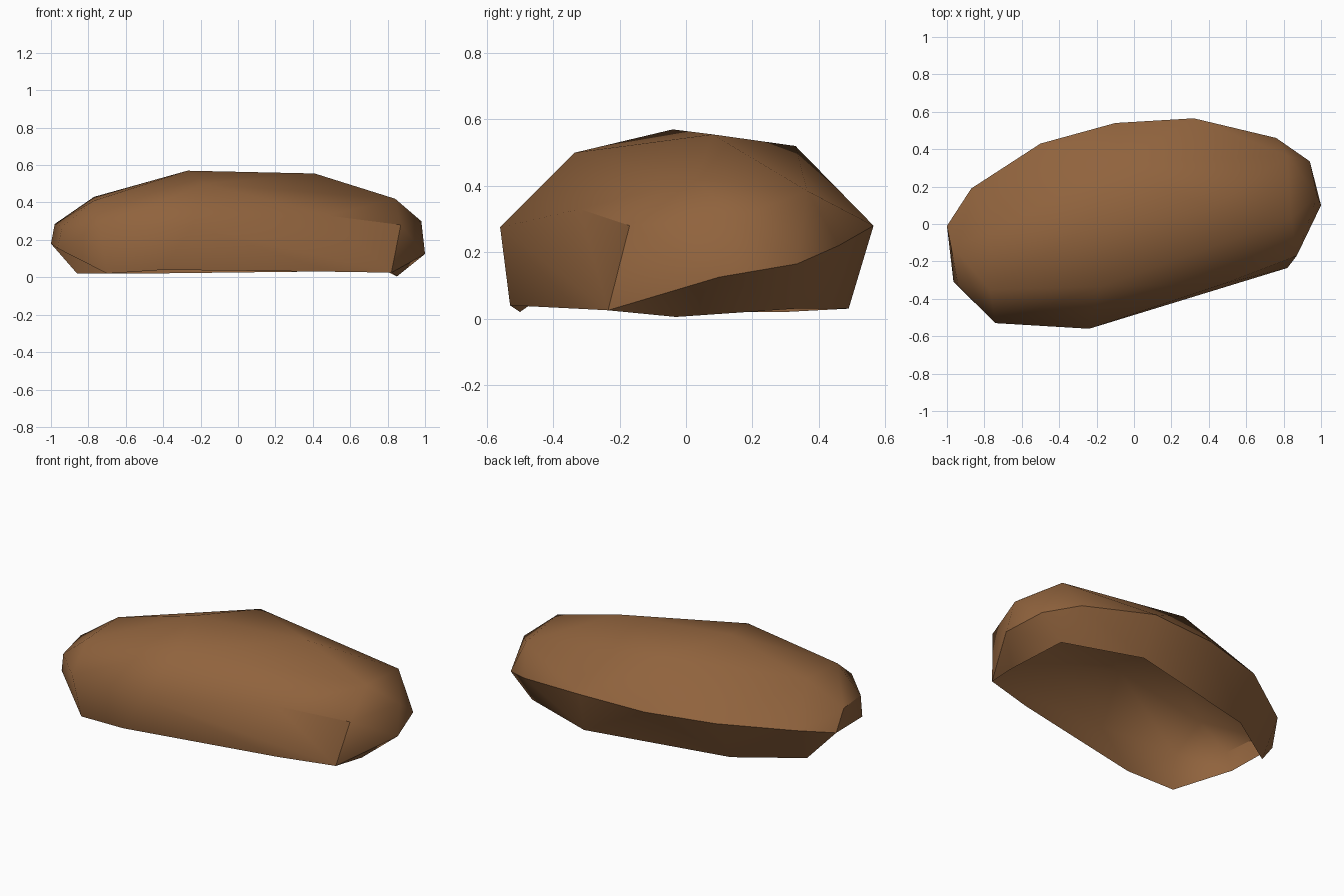
import bpy, bmesh, math

if "Cube" in bpy.data.objects:
    bpy.data.objects.remove(bpy.data.objects["Cube"])

# Lower rim of the open shell (counter-clockwise from front left)
rim = [(-.70, -.50, .02), (-.40, -.53, .04), (.50, -.33, .03), (.82, -.235, .025),
       (.85, -.03, .005), (.80, .33, .03), (.34, .49, .03), (-.51, .30, .02),
       (-.86, .07, .02), (-1, -.01, .18), (-.965, -.31, .155)]
# Shoulder crease where the walls meet the dome
shoulder = [(-.74, -.53, .27), (-.24, -.56, .275), (.48, -.32, .33), (.87, -.17, .28),
            (1, .10, .125), (.98, .15, .30), (.94, .335, .165), (.76, .46, .22),
            (.32, .565, .28), (-.10, .54, .275), (-.50, .43, .27), (-.87, .19, .235),
            (-.98, -.11, .285), (-.94, -.33, .27)]
# Dome top
crown = [(-.27, -.04, .57), (.41, .08, .555), (-.18, -.335, .50), (-.08, .33, .52),
         (.82, .365, .385), (.84, .03, .42), (-.77, -.05, .43), (-.77, -.35, .41)]

brown = bpy.data.materials.new("brown")
brown.diffuse_color = (.28, .125, .047, 1)
brown.use_nodes = True
brown.node_tree.nodes["Principled BSDF"].inputs["Base Color"].default_value = brown.diffuse_color

# Stretch a faceted skin over the points, then open the underside
bm = bmesh.new()
rim_verts = set(bm.verts.new(p) for p in rim)
for p in shoulder + crown:
    bm.verts.new(p)
bmesh.ops.convex_hull(bm, input=list(bm.verts), use_existing_faces=False)
under = [f for f in bm.faces if all(v in rim_verts for v in f.verts)]
bmesh.ops.delete(bm, geom=under, context='FACES')
loose = [v for v in bm.verts if not v.link_faces]
bmesh.ops.delete(bm, geom=loose, context='VERTS')
bmesh.ops.recalc_face_normals(bm, faces=list(bm.faces))
if sum(f.normal.z * f.calc_area() for f in bm.faces) < 0:
    bmesh.ops.reverse_faces(bm, faces=list(bm.faces))

mesh = bpy.data.meshes.new("rock_shell")
bm.to_mesh(mesh)
bm.free()
mesh.materials.append(brown)
rock = bpy.data.objects.new("rock_shell", mesh)
bpy.context.collection.objects.link(rock)

# Smooth dome with hard creases
bpy.context.view_layer.objects.active = rock
rock.select_set(True)
bpy.ops.object.shade_smooth_by_angle(angle=math.radians(38))
